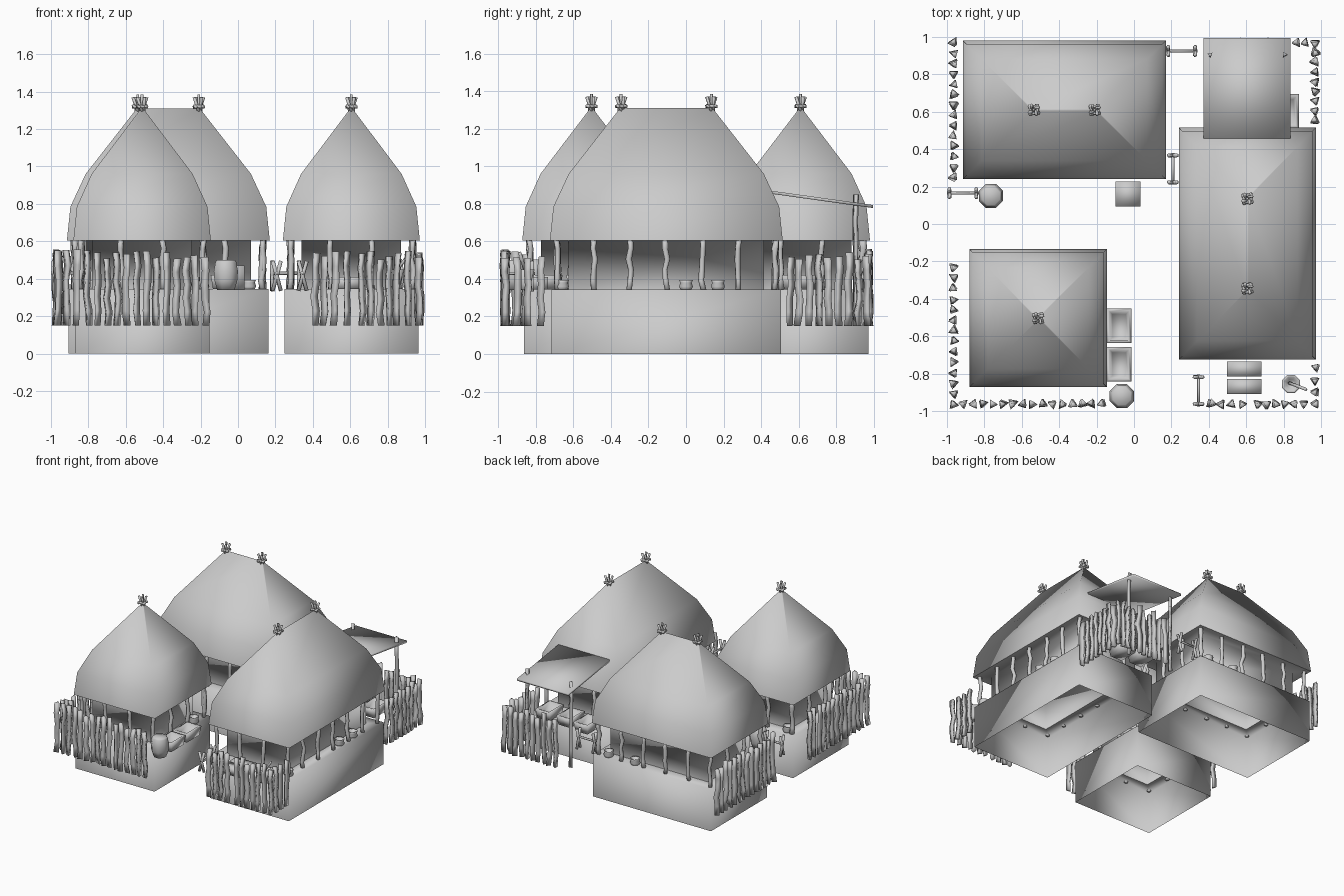
import bpy, bmesh, math, random
from mathutils import Vector

if "Cube" in bpy.data.objects:
    bpy.data.objects.remove(bpy.data.objects["Cube"])
random.seed(4)

def finish(bm, name):
    bmesh.ops.recalc_face_normals(bm, faces=bm.faces)
    me = bpy.data.meshes.new(name)
    bm.to_mesh(me)
    bm.free()
    for p in me.polygons:
        p.use_smooth = True
    ob = bpy.data.objects.new(name, me)
    bpy.context.collection.objects.link(ob)
    return ob

def rings(bm, loops, cap_start=False, cap_end=False):
    vs = [[bm.verts.new(p) for p in l] for l in loops]
    n = len(vs[0])
    for a, b in zip(vs, vs[1:]):
        for i in range(n):
            bm.faces.new((a[i], a[(i + 1) % n], b[(i + 1) % n], b[i]))
    if cap_start:
        bm.faces.new(vs[0])
    if cap_end:
        bm.faces.new(vs[-1])

def rect(x0, x1, y0, y1, z, d=0):
    return [(x0 + d, y0 + d, z), (x1 - d, y0 + d, z), (x1 - d, y1 - d, z), (x0 + d, y1 - d, z)]

def tube(bm, pts, radii, n):
    pts = [Vector(p) for p in pts]
    d = (pts[-1] - pts[0]).normalized()
    u = d.orthogonal().normalized()
    v = d.cross(u)
    ph = random.uniform(0, 6.28)
    rings(bm, [[p + r * (math.cos(ph + 2 * math.pi * i / n) * u + math.sin(ph + 2 * math.pi * i / n) * v)
                for i in range(n)] for p, r in zip(pts, radii)], True, True)

def crooked(bm, x, y, z0, z1, r, n, wob, seg=5):
    pts = [(x + random.uniform(-wob, wob), y + random.uniform(-wob, wob), z0 + (z1 - z0) * i / seg)
           for i in range(seg + 1)]
    tube(bm, pts, [r * random.uniform(.88, 1.08) for _ in pts], n)

def lathe(name, x, y, prof, n=8):
    bm = bmesh.new()
    rings(bm, [[(x + r * math.cos(2 * math.pi * (i + .5) / n), y + r * math.sin(2 * math.pi * (i + .5) / n), z)
                for i in range(n)] for r, z in prof], True, True)
    finish(bm, name)

def block(name, x, y, sx, sy, z0, z1):
    bm = bmesh.new()
    r = (x - sx / 2, x + sx / 2, y - sy / 2, y + sy / 2)
    rings(bm, [rect(*r, z0), rect(*r, z1)], True, True)
    finish(bm, name)

def trough(x, y, sx, sy, z0=.345, z1=.42):
    bm = bmesh.new()
    r = (x - sx / 2, x + sx / 2, y - sy / 2, y + sy / 2)
    rings(bm, [rect(*r, z0, .012), rect(*r, z1), rect(*r, z1, .016), rect(*r, z0 + .02, .03)], True, True)
    finish(bm, "trough")

# ---- huts: plinth, room walls with eave soffit, posts, thatched roof, ridge sticks
def hut(x0, x1, y0, y1, nx, ny):
    bm = bmesh.new()
    rings(bm, [rect(x0, x1, y0, y1, 0, .008), rect(x0, x1, y0, y1, .345, .008),
               rect(x0, x1, y0, y1, .345, .10)])
    finish(bm, "plinth")

    bm = bmesh.new()
    rings(bm, [rect(x0, x1, y0, y1, .345, .10), rect(x0, x1, y0, y1, .604, .10),
               rect(x0, x1, y0, y1, .604)])
    for f in bm.faces:
        f.normal_update()
    finish(bm, "room_walls_and_soffit")

    bm = bmesh.new()
    lx, ly = (x1 - x0) / 2, (y1 - y0) / 2
    cx, cy = (x0 + x1) / 2, (y0 + y1) / 2
    rx, ry = (.163 if lx > ly + .01 else 0), (.24 if ly > lx + .01 else 0)
    loops = []
    for z, f in ((.604, 1), (.785, .95), (.96, .735), (1.31, .015)):
        ax, ay = rx + (lx - rx) * f, ry + (ly - ry) * f
        loops.append(rect(cx - ax, cx + ax, cy - ay, cy + ay, z))
    rings(bm, loops, False, True)
    finish(bm, "thatched_roof")

    bm = bmesh.new()
    d = .04
    spots = set()
    for i in range(nx):
        x = x0 + d + (x1 - x0 - 2 * d) * i / (nx - 1)
        spots |= {(x, y0 + d), (x, y1 - d)}
    for i in range(ny):
        y = y0 + d + (y1 - y0 - 2 * d) * i / (ny - 1)
        spots |= {(x0 + d, y), (x1 - d, y)}
    for x, y in sorted(spots):
        crooked(bm, x, y, .335, .62, .016, 6, .008)
    finish(bm, "veranda_posts")

    bm = bmesh.new()
    for px, py in sorted({(cx - rx, cy - ry), (cx + rx, cy + ry)}):
        for k in range(4):
            a = k * math.pi / 2 + .1
            c, s = math.cos(a), math.sin(a)
            tube(bm, [(px - s * .01, py + c * .01, 1.29),
                      (px + c * .026 - s * .01, py + s * .026 + c * .01, 1.37)], [.009] * 2, 5)
            tube(bm, [(px - s * .018 - c * .03, py + c * .018 - s * .03, 1.318),
                      (px - s * .018 + c * .03, py + c * .018 + s * .03, 1.322)], [.009] * 2, 5)
        tube(bm, [(px, py, 1.29), (px, py, 1.385)], [.008] * 2, 5)
    finish(bm, "ridge_sticks")

hut(-.915, .17, .24, .98, 6, 4)
hut(.24, .972, -.725, .515, 4, 7)
hut(-.88, -.145, -.872, -.135, 4, 4)

# ---- stake fence runs, including the back run beneath the canopy
bm = bmesh.new()
for ax, ay, bx, by, n in ((-.965, .25, -.965, .97, 14), (-.965, -.23, -.965, -.91, 13),
                          (-.965, -.962, -.17, -.962, 16), (.41, -.962, .575, -.962, 4),
                          (.66, -.962, .905, -.962, 6), (.97, -.77, .97, -.962, 4),
                          (.968, .55, .968, .97, 9), (.51, .97, .92, .97, 9)):
    for i in range(n):
        t = i / (n - 1)
        crooked(bm, ax + (bx - ax) * t, ay + (by - ay) * t, .15, random.uniform(.5, .56), .023, 3, .008)
finish(bm, "stake_fence")

# ---- lean-to canopy
bm = bmesh.new()
c = [(.372, .45), (.838, .45), (.838, .995), (.372, .995)]
zs = lambda y: .862 - (y - .45) * .14
rings(bm, [[(x, y, zs(y) - .008) for x, y in c], [(x, y, zs(y) + .008) for x, y in c]], True, True)
finish(bm, "canopy_sheet")
bm = bmesh.new()
for x in (.405, .808):
    crooked(bm, x, .905, .15, .85, .017, 3, .004)
finish(bm, "canopy_posts")

# ---- crossed-stick racks
bm = bmesh.new()
for x, y, dx, dy in ((.255, .925, 1, 0), (.208, .295, 0, 1), (-.915, .165, 1, 0), (.345, -.89, 0, 1)):
    for s in (-.072, .072):
        ex, ey = x + dx * s, y + dy * s
        for k in (-1, 1):
            w = .022 * k
            tube(bm, [(ex - dy * w, ey - dx * w, .335), (ex + dy * w, ey + dx * w, .495)], [.011] * 2, 5)
    tube(bm, [(x - dx * .085, y - dy * .085, .43), (x + dx * .085, y + dy * .085, .43)], [.009] * 2, 5)
finish(bm, "crossed_racks")

# ---- jars, mortar and pestle
for x, y in ((-.065, -.92), (-.765, .15)):
    lathe("water_jar", x, y, [(.05, .34), (.066, .39), (.07, .44), (.06, .49), (.052, .5)])
lathe("mortar", .84, -.855, [(.04, .345), (.033, .38), (.052, .45), (.04, .45), (.025, .41)])
bm = bmesh.new()
tube(bm, [(.83, -.85, .42), (.92, -.885, .54)], [.009] * 2, 5)
finish(bm, "pestle")

# ---- small veranda pots
for x, y in ((.92, 0), (.92, .17), (.92, -.66), (.05, .93), (-.19, .93), (-.79, -.19), (.06, .3), (-.19, -.3)):
    lathe("veranda_pot", x, y, [(.028, .335), (.04, .36), (.033, .38), (.039, .393), (.028, .391), (.022, .365)])

# ---- troughs, chest and benches
for x, y in ((-.08, -.545), (-.08, -.75), (.815, .603), (.62, .61), (.45, .63)):
    trough(x, y, .132, .185)
block("chest", -.032, .16, .135, .135, .34, .47)
for y in (-.775, -.87):
    block("bench", .59, y, .185, .08, .345, .41)
